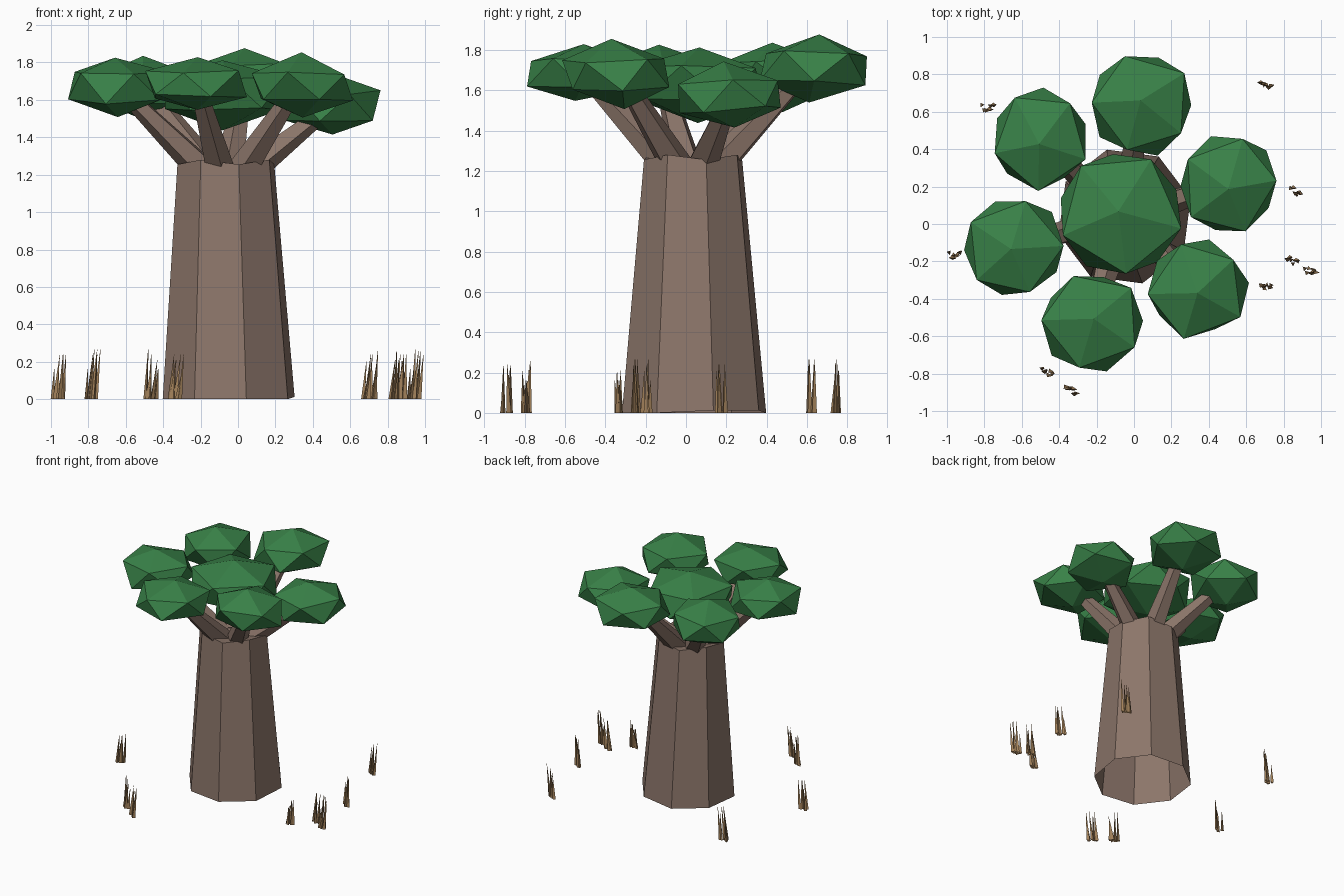
import bpy, bmesh, math, random
from mathutils import Vector, Matrix

if "Cube" in bpy.data.objects:
    bpy.data.objects.remove(bpy.data.objects["Cube"])

random.seed(4)


def material(name, rgb):
    m = bpy.data.materials.new(name)
    m.diffuse_color = (*rgb, 1)
    m.use_nodes = True
    m.node_tree.nodes["Principled BSDF"].inputs["Base Color"].default_value = m.diffuse_color
    return m


bark = material("bark brown", (0.262, 0.180, 0.144))
leaf = material("leaf green", (0.040, 0.220, 0.064))
straw = material("dry grass tan", (0.37, 0.225, 0.105))


def finish(name, bm, mat):
    me = bpy.data.meshes.new(name)
    bm.to_mesh(me)
    bm.free()
    me.materials.append(mat)
    ob = bpy.data.objects.new(name, me)
    bpy.context.collection.objects.link(ob)
    return ob


def taper(bm, a, b, r1, r2, sides, cap=True, yaw=0.0):
    """Tapered prism from point a to point b."""
    a, b = Vector(a), Vector(b)
    d = b - a
    mat = (Matrix.Translation((a + b) / 2) @ d.to_track_quat('Z', 'Y').to_matrix().to_4x4()
           @ Matrix.Rotation(yaw, 4, 'Z'))
    bmesh.ops.create_cone(bm, cap_ends=cap, segments=sides, radius1=r1, radius2=r2,
                          depth=d.length, matrix=mat)


# Trunk: eight sides, open below, uneven rim and a shallow dip on top
bm = bmesh.new()
low, high = [], []
for k in range(8):
    t = math.radians(-75 + 45 * k)
    c, s = math.cos(t), math.sin(t)
    low.append(bm.verts.new((-0.05 + 0.365 * c, 0.04 + 0.37 * s, 0.012 if k in (2, 3) else 0)))
    high.append(bm.verts.new((-0.065 + 0.268 * c, 0.035 + 0.252 * s,
                              1.265 + (0.015 if k % 2 else -0.01))))
mid = bm.verts.new((-0.065, 0.035, 1.23))
for k in range(8):
    n = (k + 1) % 8
    bm.faces.new((low[k], low[n], high[n], high[k]))
    bm.faces.new((high[k], high[n], mid))
finish("trunk", bm, bark)

# Leaf clusters: x, y, z, half width, half height
crowns = [
    (0.04, 0.635, 1.712, 0.30, 0.163),
    (0.505, 0.22, 1.575, 0.295, 0.163),
    (0.34, -0.34, 1.68, 0.295, 0.163),
    (-0.225, -0.525, 1.68, 0.295, 0.145),
    (-0.65, -0.12, 1.667, 0.295, 0.163),
    (-0.50, 0.455, 1.665, 0.29, 0.163),
    (-0.075, 0.055, 1.63, 0.365, 0.185),
]
hub = Vector((-0.065, 0.035, 1.20))
for i, (x, y, z, r, h) in enumerate(crowns):
    bm = bmesh.new()
    bmesh.ops.create_icosphere(bm, subdivisions=1, radius=1)
    tilt = Matrix.Rotation(random.uniform(-0.1, 0.1), 4, 'X')
    bm.transform(Matrix.Translation((x, y, z)) @ Matrix.Diagonal((r, r, h, 1))
                 @ tilt @ Matrix.Rotation(random.uniform(0, 6), 4, 'Z'))
    for v in bm.verts:
        v.co += Vector([random.uniform(-0.012, 0.012) for _ in range(3)])
    finish(f"leaf_cluster_{i + 1}", bm, leaf)

    # Branch reaching up into each outer cluster
    if i < 6:
        out = Vector((x - hub.x, y - hub.y, 0))
        start = hub + out.normalized() * 0.10
        end = hub + out * 0.85
        end.z = z - 0.07
        bm = bmesh.new()
        taper(bm, start, end, 0.085, 0.048, 5, yaw=0.4 * i)
        finish(f"branch_{i + 1}", bm, bark)

# Dry grass tufts around the tree: thin three-sided blades
tufts = [(0.70, 0.75), (-0.785, 0.62), (0.865, 0.175), (0.845, -0.195), (0.94, -0.25),
         (0.705, -0.34), (-0.96, -0.17), (-0.465, -0.79), (-0.34, -0.89)]
for i, (x, y) in enumerate(tufts):
    bm = bmesh.new()
    for j in range(6):
        bx = x - 0.028 + 0.011 * j
        by = y + random.uniform(-0.02, 0.02)
        height = random.choice((0.16, 0.21, 0.24, 0.265))
        tip = (bx + random.uniform(0.005, 0.03), by + random.uniform(-0.008, 0.008), height)
        taper(bm, (bx, by, 0), tip, 0.014, 0.0008, 3, cap=False, yaw=random.uniform(0, 6))
    for v in bm.verts:
        v.co.z = max(v.co.z, 0) if v.co.z > 0.05 else 0
    finish(f"grass_tuft_{i + 1}", bm, straw)
